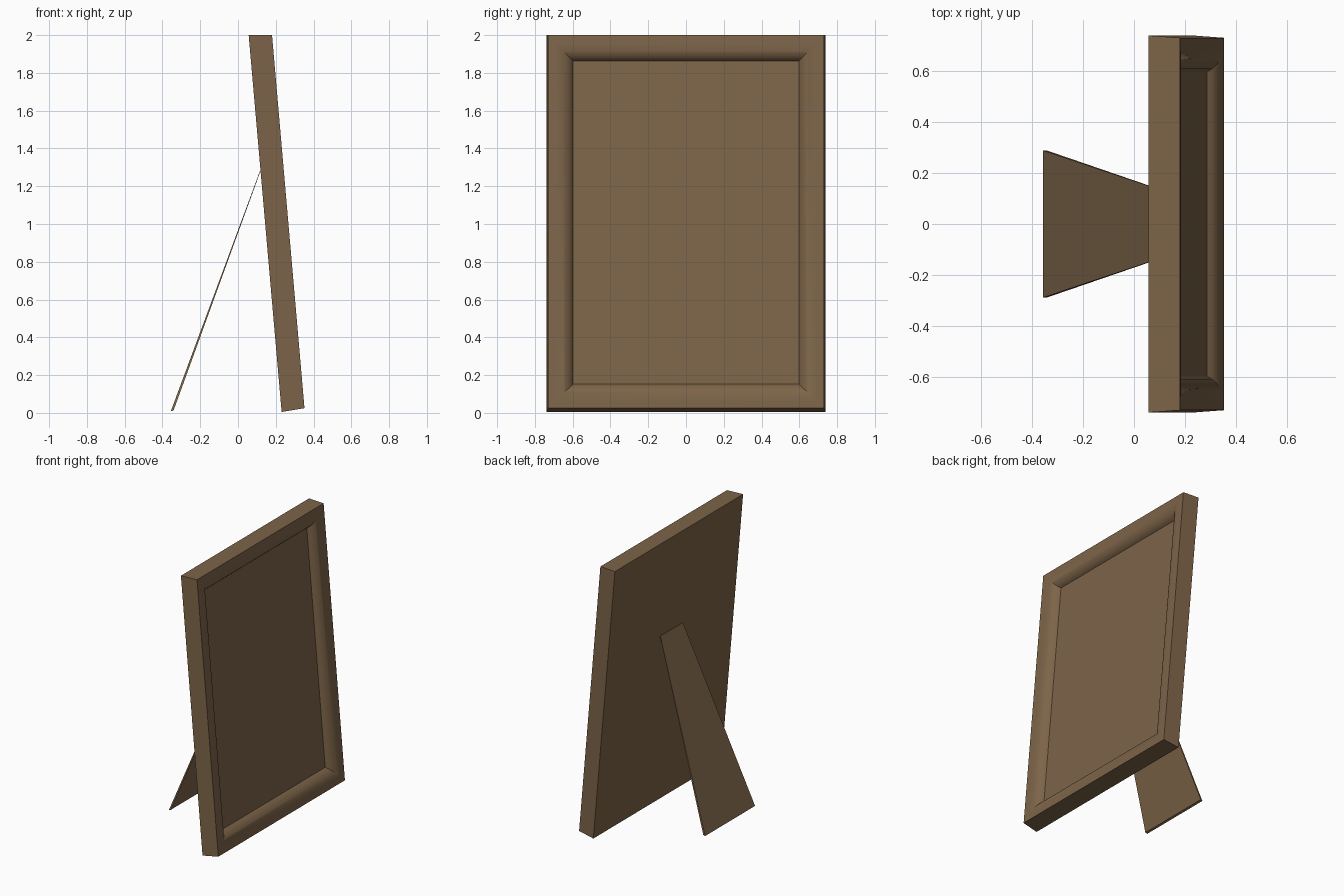
import bpy, bmesh

if "Cube" in bpy.data.objects:
    bpy.data.objects.remove(bpy.data.objects["Cube"])

wood = bpy.data.materials.new("brown wood")
wood.diffuse_color = (0.205, 0.128, 0.066, 1)
wood.use_nodes = True
wood.node_tree.nodes["Principled BSDF"].inputs["Base Color"].default_value = wood.diffuse_color


def make_object(name, bm):
    bmesh.ops.recalc_face_normals(bm, faces=bm.faces)
    mesh = bpy.data.meshes.new(name)
    bm.to_mesh(mesh)
    bm.free()
    mesh.materials.append(wood)
    obj = bpy.data.objects.new(name, mesh)
    bpy.context.collection.objects.link(obj)
    return obj


def front_x(z):
    # leaning plane of the frame front
    return 0.352 - 0.087 * (z - 0.025)


def ring(bm, half_y, z0, z1, x_at):
    return [bm.verts.new((x_at(z), y, z)) for y, z in
            ((-half_y, z0), (half_y, z0), (half_y, z1), (-half_y, z1))]


# Leaning frame: back, straight sides, rounded moulding, recessed panel
bm = bmesh.new()
rings = [ring(bm, 0.739, 0.005, 2.0, lambda z: 0.231 - 0.0875 * (z - 0.005))]
STEPS, FLAT, DEPTH = 10, 0.3, 0.055
for i in range(STEPS + 1):
    u = i / STEPS
    t = 0 if i == 0 else FLAT + (1 - FLAT) * (i - 1) / (STEPS - 1)
    v = max(0, (t - FLAT) / (1 - FLAT))
    drop = DEPTH * (1 - (1 - (0.97 * v) ** 2) ** 0.5) / (1 - (1 - 0.97 ** 2) ** 0.5)
    rings.append(ring(bm, 0.73 - 0.133 * t, 0.025 + 0.128 * t, 2.0 - 0.138 * t,
                      lambda z, d=drop: front_x(z) - d))
for a, b in zip(rings, rings[1:]):
    for k in range(4):
        bm.faces.new((a[k], a[(k + 1) % 4], b[(k + 1) % 4], b[k]))
bm.faces.new(rings[0])
bm.faces.new(rings[-1])
frame = make_object("picture_frame", bm)

# Tapered easel leg, thicker towards the foot
bm = bmesh.new()
top = [bm.verts.new((x, y, z)) for x, y, z in
       ((0.116, -0.13, 1.28), (0.116, 0.13, 1.28), (0.119, 0.13, 1.28), (0.119, -0.13, 1.28))]
foot = [bm.verts.new((x, y, z)) for x, y, z in
        ((-0.356, -0.288, 0.008), (-0.356, 0.288, 0.008),
         (-0.341, 0.288, 0.013), (-0.341, -0.288, 0.013))]
for k in range(4):
    bm.faces.new((top[k], top[(k + 1) % 4], foot[(k + 1) % 4], foot[k]))
bm.faces.new(top)
bm.faces.new(foot)
make_object("easel_leg", bm)

# Smooth moulding with crisp corners
bpy.context.view_layer.objects.active = frame
frame.select_set(True)
bpy.ops.object.shade_smooth_by_angle(angle=0.52)
